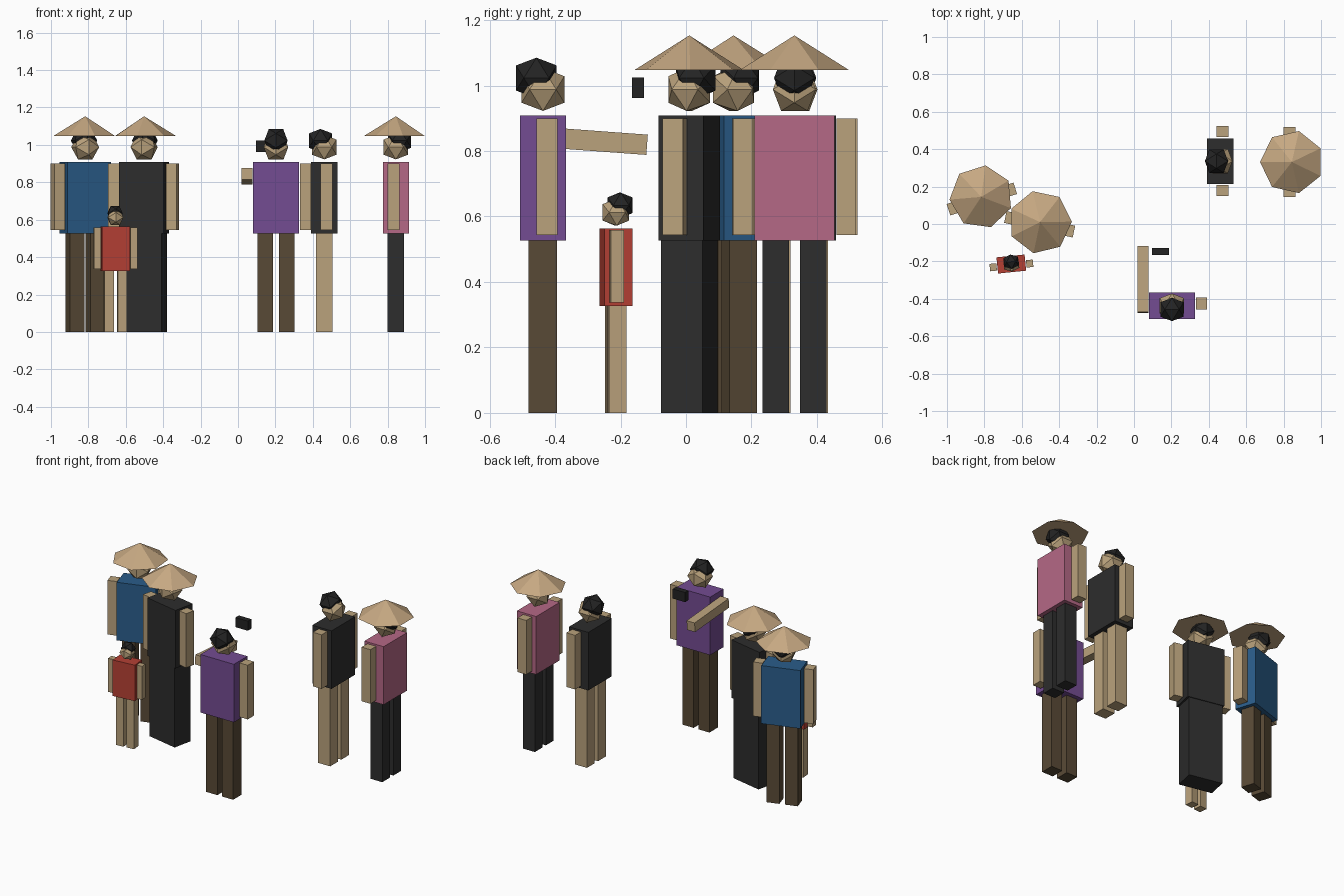
import bpy, bmesh, math
from mathutils import Matrix, Vector

if "Cube" in bpy.data.objects:
    bpy.data.objects.remove(bpy.data.objects["Cube"])


def material(name, hex_code):
    def lin(c):
        return c / 12.92 if c <= 0.04045 else ((c + 0.055) / 1.055) ** 2.4
    m = bpy.data.materials.new(name)
    rgb = [lin(int(hex_code[i:i + 2], 16) / 255) for i in (0, 2, 4)]
    m.diffuse_color = (*rgb, 1)
    m.use_nodes = True
    m.node_tree.nodes["Principled BSDF"].inputs["Base Color"].default_value = m.diffuse_color
    return m


SKIN = material("skin", "BAA27C")
STRAW = material("straw", "C6A882")
HAIR = material("hair_black", "232323")
BLACK = material("black_cloth", "2D2D2D")
BROWN = material("brown_cloth", "594A36")
BLUE = material("blue_cloth", "2A5D8A")
RED = material("red_cloth", "B54034")
PURPLE = material("purple_cloth", "744C92")
PINK = material("pink_cloth", "B56886")


def finish(bm, name, mat, matrix):
    bmesh.ops.transform(bm, matrix=matrix, verts=bm.verts)
    bmesh.ops.recalc_face_normals(bm, faces=bm.faces)
    mesh = bpy.data.meshes.new(name)
    bm.to_mesh(mesh)
    bm.free()
    mesh.materials.append(mat)
    ob = bpy.data.objects.new(name, mesh)
    bpy.context.collection.objects.link(ob)


def box(name, mat, matrix, centre, size, tilt=0):
    bm = bmesh.new()
    bmesh.ops.create_cube(bm, size=1)
    local = (Matrix.Translation(centre) @ Matrix.Rotation(math.radians(tilt), 4, 'X')
             @ Matrix.Diagonal((*size, 1)))
    finish(bm, name, mat, matrix @ local)


def ball(name, mat, matrix, centre, radius):
    # twenty-sided ball with an edge along the crown
    bm = bmesh.new()
    phi = (1 + 5 ** 0.5) / 2
    for a in (-1, 1):
        for b in (-phi, phi):
            for co in ((a, 0, b), (0, b, a), (b, a, 0)):
                bm.verts.new(Vector(co).normalized() * radius)
    bmesh.ops.convex_hull(bm, input=bm.verts)
    finish(bm, name, mat, matrix @ Matrix.Translation(centre))


def hat(name, mat, matrix, base, height, radius, sides=7):
    # cone with one corner pointing forward
    bm = bmesh.new()
    ring = []
    for i in range(sides):
        a = -math.pi / 2 + i * math.tau / sides
        ring.append(bm.verts.new((radius * math.cos(a), radius * math.sin(a), base)))
    tip = bm.verts.new((0, 0, base + height))
    for i in range(sides):
        bm.faces.new((ring[i], ring[(i + 1) % sides], tip))
    bm.faces.new(ring[::-1])
    finish(bm, name, mat, matrix)


def person(name, x, y, turn, top, bottom, scale=1, has_hat=False, skirt=False, raised=False):
    # local frame: feet at the origin, facing -y
    m = (Matrix.Translation((x, y, 0)) @ Matrix.Rotation(math.radians(turn), 4, 'Z')
         @ Matrix.Scale(scale, 4))
    box(name + "_torso", top, m, (0, 0, 0.717), (0.244, 0.14, 0.382))
    if skirt:
        box(name + "_skirt", bottom, m, (0, 0, 0.263), (0.22, 0.13, 0.526))
    for side, s in (("right", -1), ("left", 1)):
        if not skirt:
            box(f"{name}_{side}_leg", bottom, m, (s * 0.0575, 0, 0.263), (0.081, 0.087, 0.526))
        if raised and s == 1:
            box(f"{name}_{side}_arm", SKIN, m, (0.155, -0.141, 0.832), (0.058, 0.355, 0.062), 4.2)
        else:
            box(f"{name}_{side}_arm", SKIN, m, (s * 0.158, -0.012, 0.722), (0.059, 0.064, 0.356))
    ball(name + "_head", SKIN, m, (0, 0, 0.988), 0.077)
    ball(name + "_hair", HAIR, m, (0, 0.02, 1.023), 0.073)
    if has_hat:
        hat(name + "_hat", STRAW, m, 1.048, 0.105, 0.17)


# group posing on the left
person("blue_adult", -0.817, 0.145, 17.8, BLUE, BROWN, has_hat=True)
person("skirt_adult", -0.502, 0.010, -12, BLACK, BLACK, has_hat=True, skirt=True)
person("child", -0.656, -0.214, 5.8, RED, SKIN, scale=0.62)
# person taking the picture
person("photographer", 0.203, -0.437, 180, PURPLE, BROWN, raised=True)
box("phone", HAIR, Matrix.Identity(4), (0.142, -0.147, 0.993), (0.09, 0.036, 0.063))
# pair talking face to face on the right
person("black_adult", 0.461, 0.336, 90, BLACK, SKIN)
person("pink_adult", 0.844, 0.331, -90, PINK, BLACK, has_hat=True)
